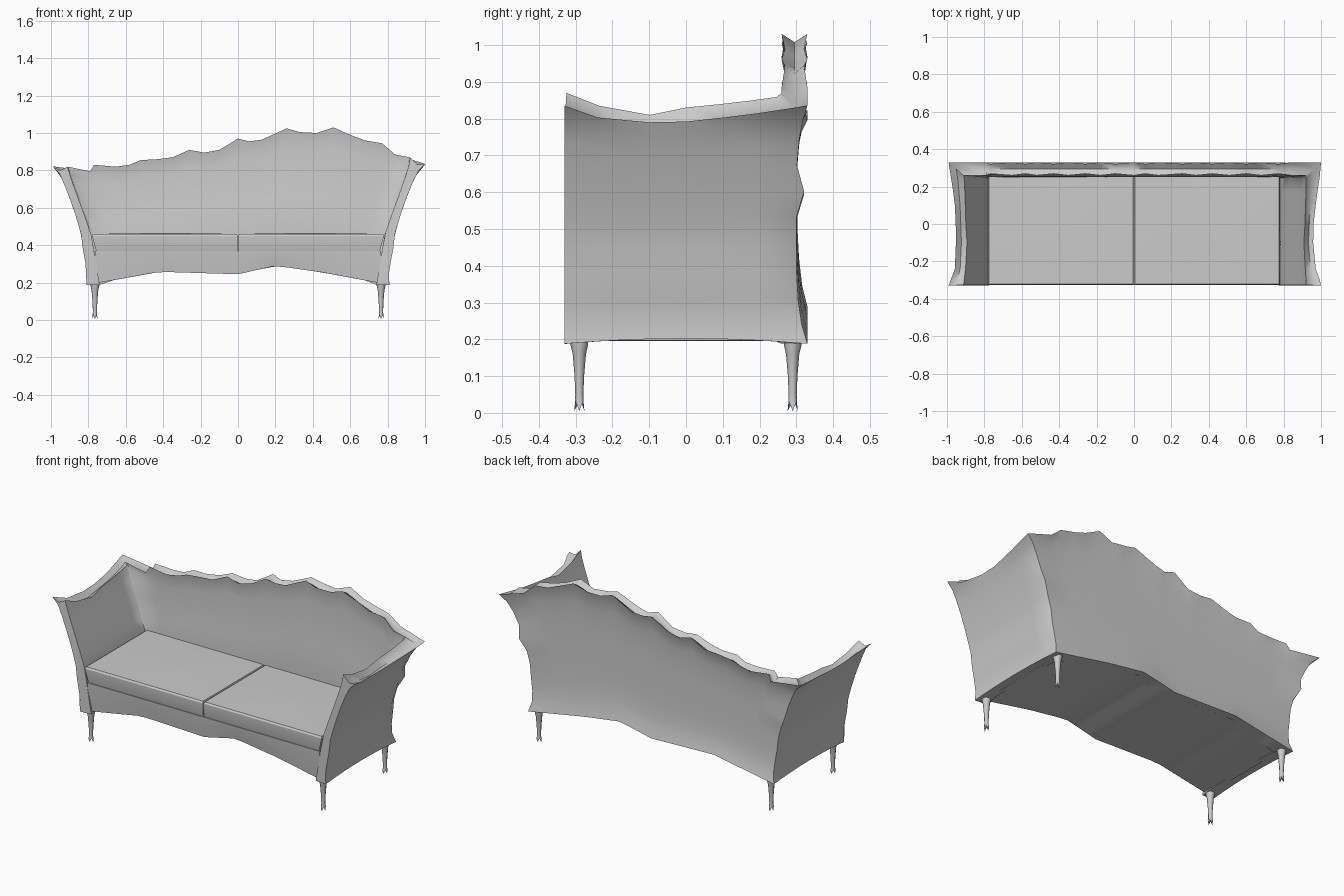
import bpy, bmesh, math

if "Cube" in bpy.data.objects:
    bpy.data.objects.remove(bpy.data.objects["Cube"], do_unlink=True)

GREY = (0.6, 0.6, 0.6, 1)
fabric = bpy.data.materials.new("plain grey")
fabric.use_nodes = True
fabric.diffuse_color = GREY
fabric.node_tree.nodes["Principled BSDF"].inputs["Base Color"].default_value = GREY


def interp(table, x):
    """Piecewise linear lookup in a list of (position, value) pairs."""
    if x <= table[0][0]:
        return table[0][1]
    for (a, fa), (b, fb) in zip(table, table[1:]):
        if x <= b:
            return fa + (fb - fa) * (x - a) / (b - a)
    return table[-1][1]


def loft(name, sections, angle=50):
    """Closed skin over a row of equal closed cross-sections."""
    bm = bmesh.new()
    rings = [[bm.verts.new(p) for p in section] for section in sections]
    count = len(rings[0])
    for a, b in zip(rings, rings[1:]):
        for i in range(count):
            j = (i + 1) % count
            bm.faces.new((a[i], a[j], b[j], b[i]))
    caps = [bm.faces.new(rings[0]), bm.faces.new(rings[-1])]
    bmesh.ops.triangulate(bm, faces=caps)
    bmesh.ops.recalc_face_normals(bm, faces=bm.faces)
    mesh = bpy.data.meshes.new(name)
    bm.to_mesh(mesh)
    bm.free()
    mesh.materials.append(fabric)
    obj = bpy.data.objects.new(name, mesh)
    bpy.context.collection.objects.link(obj)
    bpy.ops.object.select_all(action='DESELECT')
    obj.select_set(True)
    bpy.context.view_layer.objects.active = obj
    bpy.ops.object.shade_smooth_by_angle(angle=math.radians(angle))
    return obj


# Shared outlines: flared half widths by height, wavy underside by x
FLARE = [(.19, .81), (.25, .805), (.38, .83), (.47, .84), (.6, .882),
         (.7, .918), (.79, .958), (.83, 1)]
ARM_INNER = [(.19, .74), (.37, .77), (.46, .785), (.6, .835), (.75, .89), (.85, .92)]
UNDERSIDE = [(-.81, .188), (-.6, .225), (-.42, .258), (0, .245), (.2, .29),
             (.45, .255), (.81, .188)]

# Ragged crest of the back, rising to one side
CREST = [(-.82, .795), (-.77, .83), (-.66, .82),
         (-.58, .83), (-.52, .855), (-.43, .86), (-.35, .87), (-.26, .91),
         (-.18, .895), (-.1, .91), (0, .97), (.06, .955), (.13, .965),
         (.26, 1.025), (.33, 1.005), (.42, 1), (.51, 1.03), (.6, .99),
         (.68, .96), (.77, .945), (.84, .885)]
REAR = [(0, .33), (.1, .312), (.25, .303), (.7, .3), (.85, .305), (.94, .312), (1, .33)]
INNER = [(0, .25), (.4, .252), (.6, .265), (.8, .272), (.95, .272), (1, .26)]
SAG_OUT = [(-.33, 0), (-.24, -.032), (-.1, -.045), (0, -.043), (.15, -.027), (.33, 0)]
SAG_IN = [(-.33, .04), (-.24, .005), (-.1, -.02), (0, 0), (.15, .015), (.33, .04)]
STEPS = (0, .08, .18, .3, .42, .53, .64, .75, .86, .94, 1)


def column(foot, top_out, top_in, outer, inner):
    """One upright cross-section: outside going up, grooved top, inside going down."""
    outside = [outer(foot + (top_out - foot) * t, t) for t in STEPS]
    inside = [inner(foot + (top_in - foot) * t, t) for t in reversed(STEPS)]
    a, b = outside[-1], inside[0]
    groove = [((a[0] + b[0]) / 2, (a[1] + b[1]) / 2, (a[2] + b[2]) / 2 - .022)]
    return outside + groove + inside


def arm_column(side, rim, lift, y):
    def outer(z, t):
        return (side * interp(FLARE, z), y, z)

    def inner(z, t):
        return (side * interp(ARM_INNER, z), y * .985, z)
    return column(.202 - .13 * y * y, rim + interp(SAG_OUT, y),
                  lift + interp(SAG_IN, y), outer, inner)


def corner_column(side, rim, lift):
    def soft(t):
        return (1 - (2 * t - 1) ** 4) * (.3 if t == .64 else 1)

    def outer(z, t):
        return (side * (interp(FLARE, z) - .02 * soft(t)), .33 - .03 * soft(t), z)

    def inner(z, t):
        return (side * (interp(ARM_INNER, z) - .012 * soft(t)), .26 - .01 * soft(t), z)
    return column(.188, rim, lift + .04, outer, inner)


def back_column(u, crest, dip):
    def outer(z, t):
        return (u * interp(FLARE, z), interp(REAR, t) - (dip if t == 1 else 0), z)

    def inner(z, t):
        return (u * interp(FLARE, z), interp(INNER, t) + (dip if t == 1 else 0), z)
    return column(interp(UNDERSIDE, u * .81), crest, crest, outer, inner)


# Back and both arms as one continuous wrap-around shell
depths = (-.33, -.3, -.24, -.17, -.1, 0, .1, .18, .25)
shell = [arm_column(-1, .822, .78, y) for y in depths]
shell.append(corner_column(-1, .822, .78))
shell += [back_column(u, crest, .009 * (k % 2)) for k, (u, crest) in enumerate(CREST)]
shell.append(corner_column(1, .835, .83))
shell += [arm_column(1, .835, .83, y) for y in reversed(depths)]
loft("back_and_arms", shell, 65)

# Seat base with a front rail that rolls under
sections = []
for k in range(25):
    x = -.765 + k * .06375
    low = interp(UNDERSIDE, x)
    sections.append([(x, y, low + (.37 - low) * t) for y, t in
                     ((-.312, 0), (-.315, .2), (-.322, .6), (-.326, 1), (.27, 1),
                      (.29, 0), (.1, 0), (-.1, 0))])
loft("seat_base", sections)

# Two seat cushions, slightly domed
for side, name in ((1, "left_cushion"), (-1, "right_cushion")):
    rings = []
    for z, x0, x1, front, rear in ((.36, .004, .755, -.318, .25), (.375, .002, .76, -.324, .25),
                                   (.45, .002, .78, -.326, .25), (.46, .006, .775, -.32, .25),
                                   (.466, .37, .4, -.05, -.03)):
        xm, ym = (x0 + x1) / 2, (front + rear) / 2
        corners = [(x0, front), (xm, front), (x1, front), (x1, ym),
                   (x1, rear), (xm, rear), (x0, rear), (x0, ym)]
        rings.append([(side * x, y, z) for x, y in corners])
    loft(name, rings, 30)

# Four tapered legs with splayed, clawed feet
LEG = ((.23, .026, 0), (.185, .024, 0), (.16, .018, 0), (.1, .013, 0),
       (.05, .011, 0), (.035, .012, .01), (.03, .014, .025))
for sx, side in ((1, "left"), (-1, "right")):
    for sy, end in ((-1, "front"), (1, "back")):
        rings = []
        for z, radius, claw in LEG:
            ring = []
            for i in range(8):
                a = math.tau * i / 8
                drop = claw if i % 2 == 0 else 0
                ring.append((sx * .765 + radius * math.cos(a),
                             sy * .29 + radius * math.sin(a), z - drop))
            rings.append(ring)
        rings.append([(sx * .765, sy * .29 + .001 * i, .04) for i in range(8)])
        loft(f"{end}_{side}_leg", rings)
